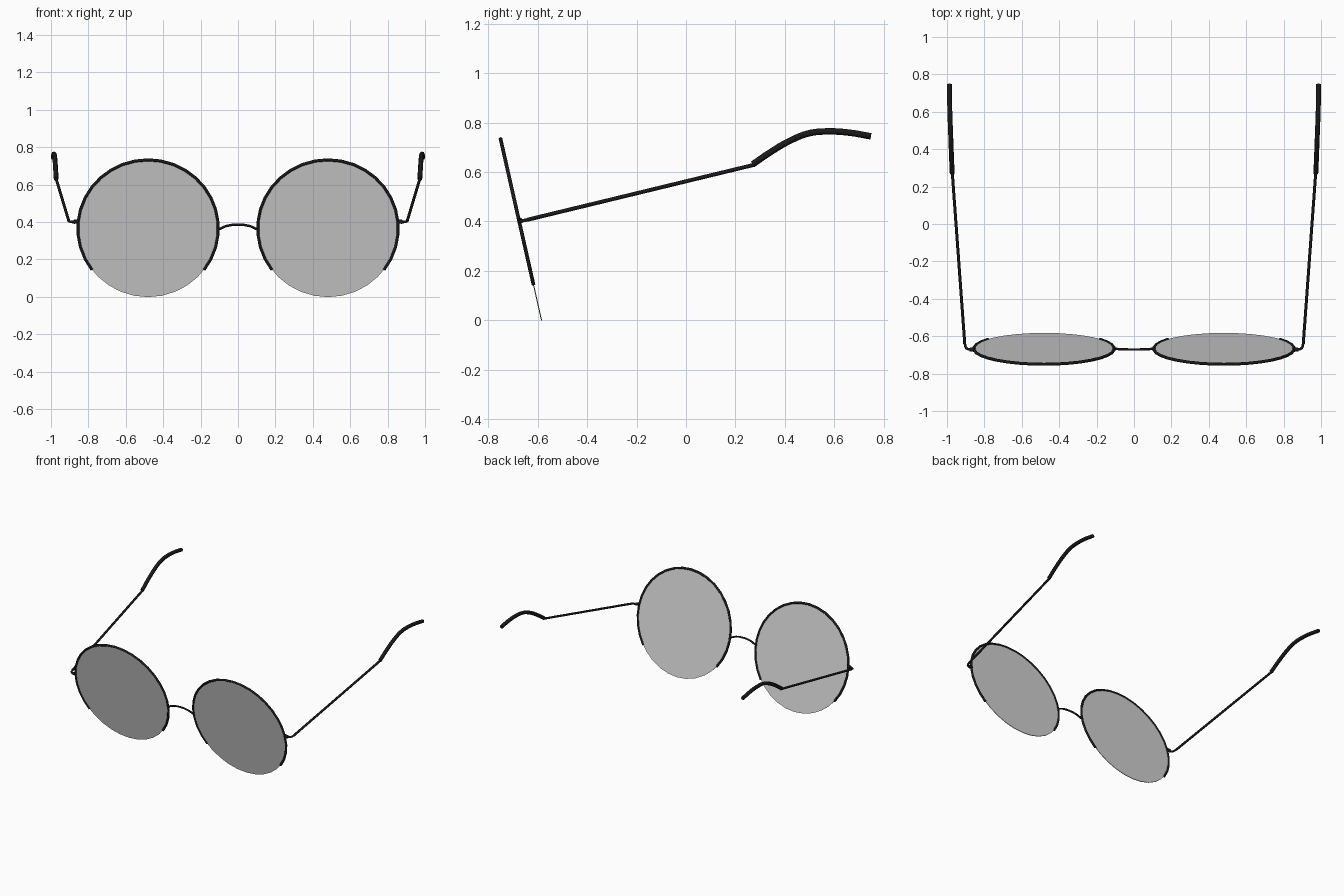
import bpy
from math import sin, cos, radians, atan2
from mathutils import Matrix, Vector

cube = bpy.data.objects.get("Cube")
if cube:
    bpy.data.objects.remove(cube, do_unlink=True)


def make_material(name, rgb):
    mat = bpy.data.materials.new(name)
    mat.use_nodes = True
    mat.diffuse_color = (*rgb, 1)
    bsdf = mat.node_tree.nodes["Principled BSDF"]
    bsdf.inputs["Base Color"].default_value = (*rgb, 1)
    return mat


black = make_material("black frame", (0.01, 0.01, 0.01))
grey = make_material("pale grey lens", (0.65, 0.65, 0.65))

LENS_X, LENS_Y, LENS_Z = 0.481, -0.667, 0.366
LENS_R = 0.376
TILT = atan2(0.165, 0.73)


def tube(name, points, radius, smooth_path=False):
    """Round wire through the points, turned into a mesh."""
    curve = bpy.data.curves.new(name, "CURVE")
    curve.dimensions = "3D"
    curve.bevel_depth = radius
    curve.bevel_resolution = 2
    curve.use_fill_caps = True
    curve.resolution_u = 4
    if smooth_path:
        spline = curve.splines.new("BEZIER")
        spline.bezier_points.add(len(points) - 1)
        for bp, co in zip(spline.bezier_points, points):
            bp.co = co
            bp.handle_left_type = bp.handle_right_type = "AUTO"
    else:
        spline = curve.splines.new("POLY")
        spline.points.add(len(points) - 1)
        for p, co in zip(spline.points, points):
            p.co = (*co, 1)
    obj = bpy.data.objects.new(name, curve)
    bpy.context.collection.objects.link(obj)
    curve.materials.append(black)
    bpy.ops.object.select_all(action="DESELECT")
    obj.select_set(True)
    bpy.context.view_layer.objects.active = obj
    bpy.ops.object.convert(target="MESH")
    bpy.ops.object.shade_smooth_by_angle(angle=radians(50))


for side, label in ((1, "left"), (-1, "right")):
    centre = Vector((side * LENS_X, LENS_Y, LENS_Z))
    tilt = Matrix.Rotation(TILT, 3, "X")

    # Thin round lens, leaning forward at the top
    bpy.ops.mesh.primitive_cylinder_add(
        vertices=32, radius=LENS_R, depth=0.004, location=centre,
        rotation=(radians(90) + TILT, 0, 0))
    lens = bpy.context.object
    lens.name = label + "_lens"
    lens.data.materials.append(grey)

    # Rim around the upper part of the lens, open at the bottom
    angles = [radians(-37 + 254 * i / 24) for i in range(25)]
    rim = [centre + tilt @ Vector((LENS_R * cos(a), 0, LENS_R * sin(a))) for a in angles]
    tube(label + "_rim", rim, 0.008)

    # Hinge wire bending back from the rim
    hinge = [(0.852, -0.675, 0.405), (0.875, -0.671, 0.4),
             (0.896, -0.664, 0.402), (0.905, -0.638, 0.407)]
    tube(label + "_hinge", [(side * x, y, z) for x, y, z in hinge], 0.007, smooth_path=True)
    tube(label + "_hinge_block",
         [(side * 0.853, -0.673, 0.405), (side * 0.878, -0.67, 0.401)], 0.011)

    # Straight temple arm
    tube(label + "_temple",
         [(side * 0.905, -0.64, 0.407), (side * 0.972, 0.28, 0.63)], 0.008)

    # Thicker curved ear tip
    tip = [(0.972, 0.27, 0.631), (0.975, 0.34, 0.679), (0.978, 0.42, 0.726),
           (0.981, 0.5, 0.757), (0.984, 0.58, 0.764), (0.986, 0.66, 0.759),
           (0.987, 0.748, 0.744)]
    tube(label + "_ear_tip", [(side * x, y, z) for x, y, z in tip], 0.013, smooth_path=True)

# Arched bridge between the lenses
arch = [(-0.105, -0.667, 0.36), (-0.06, -0.67, 0.379), (0, -0.671, 0.386),
        (0.06, -0.67, 0.379), (0.105, -0.667, 0.36)]
tube("bridge", arch, 0.0065, smooth_path=True)
